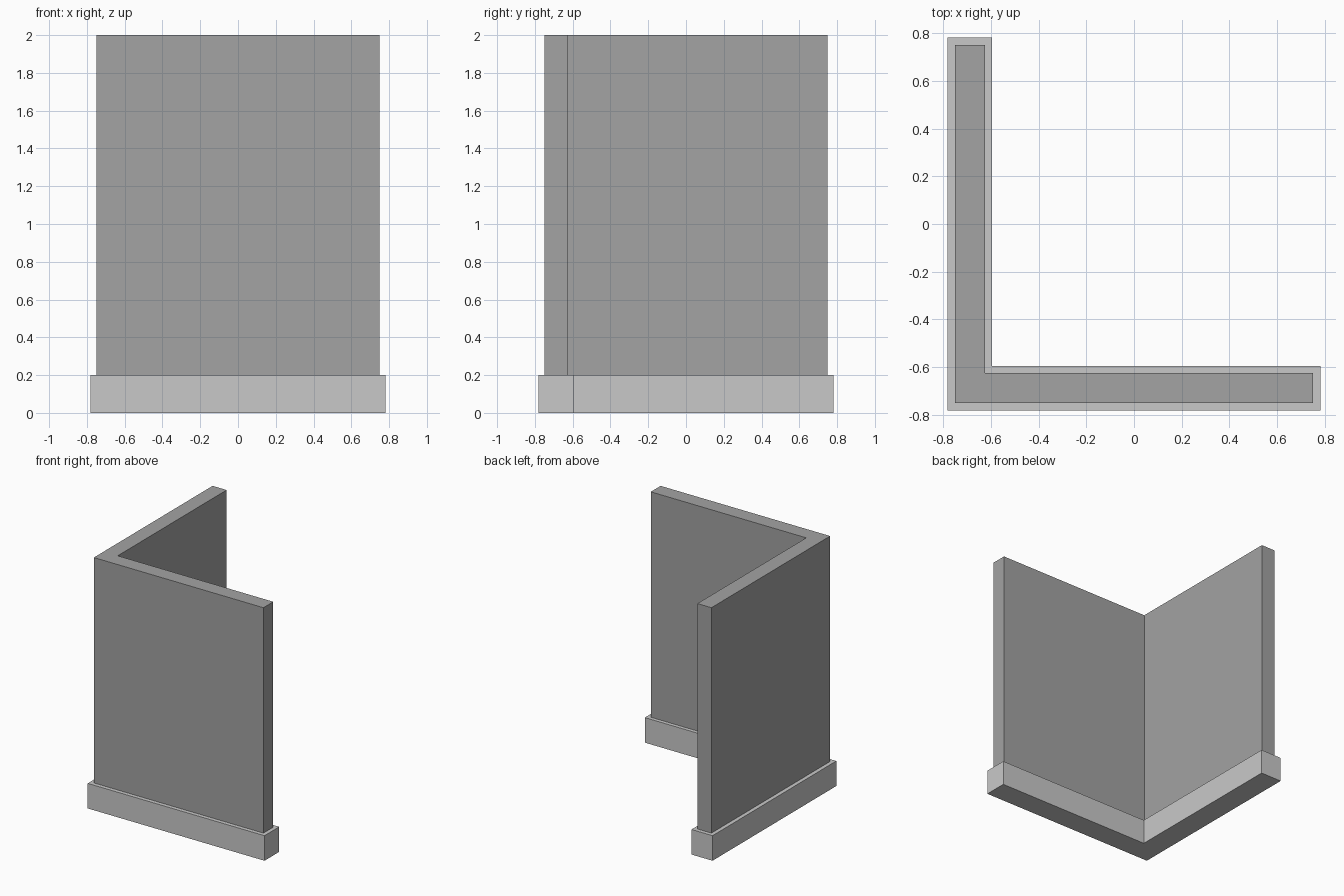
import bpy, bmesh

if "Cube" in bpy.data.objects:
    bpy.data.objects.remove(bpy.data.objects["Cube"])


def material(name, value):
    m = bpy.data.materials.new(name)
    m.diffuse_color = (value, value, value, 1)
    m.use_nodes = True
    m.node_tree.nodes["Principled BSDF"].inputs["Base Color"].default_value = m.diffuse_color
    return m


def l_prism(name, half, inner, z0, z1, mat):
    """Extruded L-shaped footprint with its corner at front left."""
    outline = [(-half, -half), (half, -half), (half, inner),
               (inner, inner), (inner, half), (-half, half)]
    bm = bmesh.new()
    face = bm.faces.new([bm.verts.new((x, y, z0)) for x, y in outline])
    ext = bmesh.ops.extrude_face_region(bm, geom=[face], use_keep_orig=True)
    top = [v for v in ext["geom"] if isinstance(v, bmesh.types.BMVert)]
    bmesh.ops.translate(bm, verts=top, vec=(0, 0, z1 - z0))
    bmesh.ops.recalc_face_normals(bm, faces=bm.faces)
    mesh = bpy.data.meshes.new(name)
    bm.to_mesh(mesh)
    bm.free()
    mesh.materials.append(mat)
    obj = bpy.data.objects.new(name, mesh)
    bpy.context.collection.objects.link(obj)
    return obj


# Wider, lighter footing
l_prism("base_plinth", 0.781, -0.595, 0.0, 0.2, material("light grey", 0.584))
# Tall corner wall
l_prism("corner_wall", 0.749, -0.625, 0.2, 2.0, material("mid grey", 0.366))
